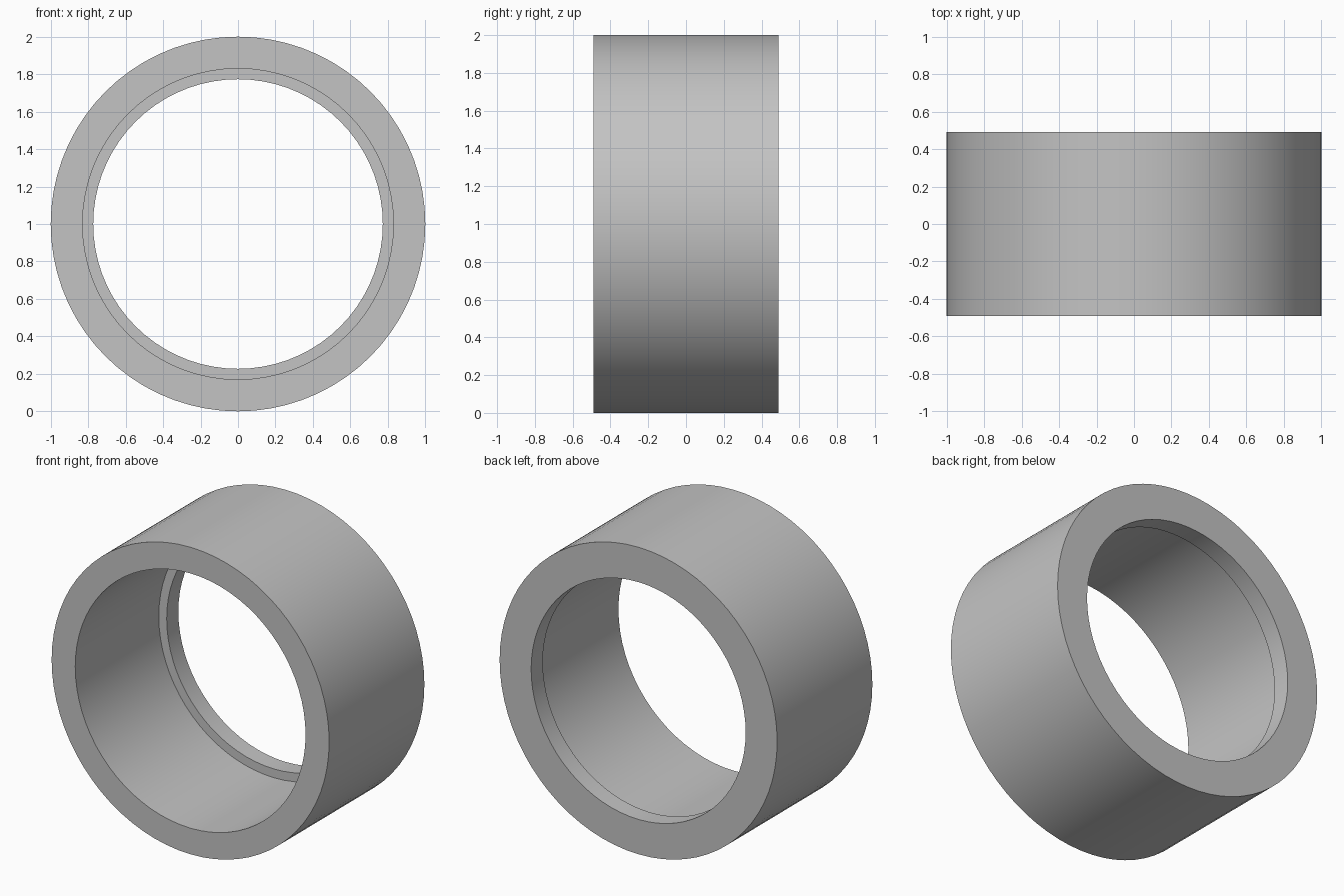
import bpy
import bmesh
import math
from mathutils import Matrix, Vector

cube = bpy.data.objects.get("Cube")
if cube:
    bpy.data.objects.remove(cube, do_unlink=True)

# Main dimensions
SEGMENTS = 72
OUTER, BORE, LIP = 1.0, 0.83, 0.773
HALF_DEPTH, LIP_DEPTH = 0.49, 0.12

# Plain grey material
grey = bpy.data.materials.new("grey")
grey.use_nodes = True
colour = (0.55, 0.55, 0.55, 1)
grey.diffuse_color = colour
grey.node_tree.nodes["Principled BSDF"].inputs["Base Color"].default_value = colour

# Closed cross-section of the ring: (radius, y), lip flush with the back
step = HALF_DEPTH - LIP_DEPTH
profile = [(OUTER, -HALF_DEPTH), (OUTER, HALF_DEPTH), (LIP, HALF_DEPTH),
           (LIP, step), (BORE, step), (BORE, -HALF_DEPTH)]

# Spin the section around the y axis
bm = bmesh.new()
verts = [bm.verts.new((r, y, 0)) for r, y in profile]
edges = [bm.edges.new((a, b)) for a, b in zip(verts, verts[1:] + verts[:1])]
bmesh.ops.spin(bm, geom=verts + edges, cent=(0, 0, 0), axis=(0, 1, 0),
               angle=math.tau, steps=SEGMENTS, use_merge=True)
bmesh.ops.remove_doubles(bm, verts=bm.verts, dist=0.0001)
bmesh.ops.recalc_face_normals(bm, faces=bm.faces)
bmesh.ops.transform(bm, matrix=Matrix.Translation(Vector((0, 0, OUTER))), verts=bm.verts)

mesh = bpy.data.meshes.new("lipped_ring")
bm.to_mesh(mesh)
bm.free()
mesh.materials.append(grey)
ring = bpy.data.objects.new("lipped_ring", mesh)
bpy.context.collection.objects.link(ring)

# Smooth curved walls, sharp rims
bpy.ops.object.select_all(action="DESELECT")
ring.select_set(True)
bpy.context.view_layer.objects.active = ring
bpy.ops.object.shade_smooth_by_angle(angle=math.radians(30))
